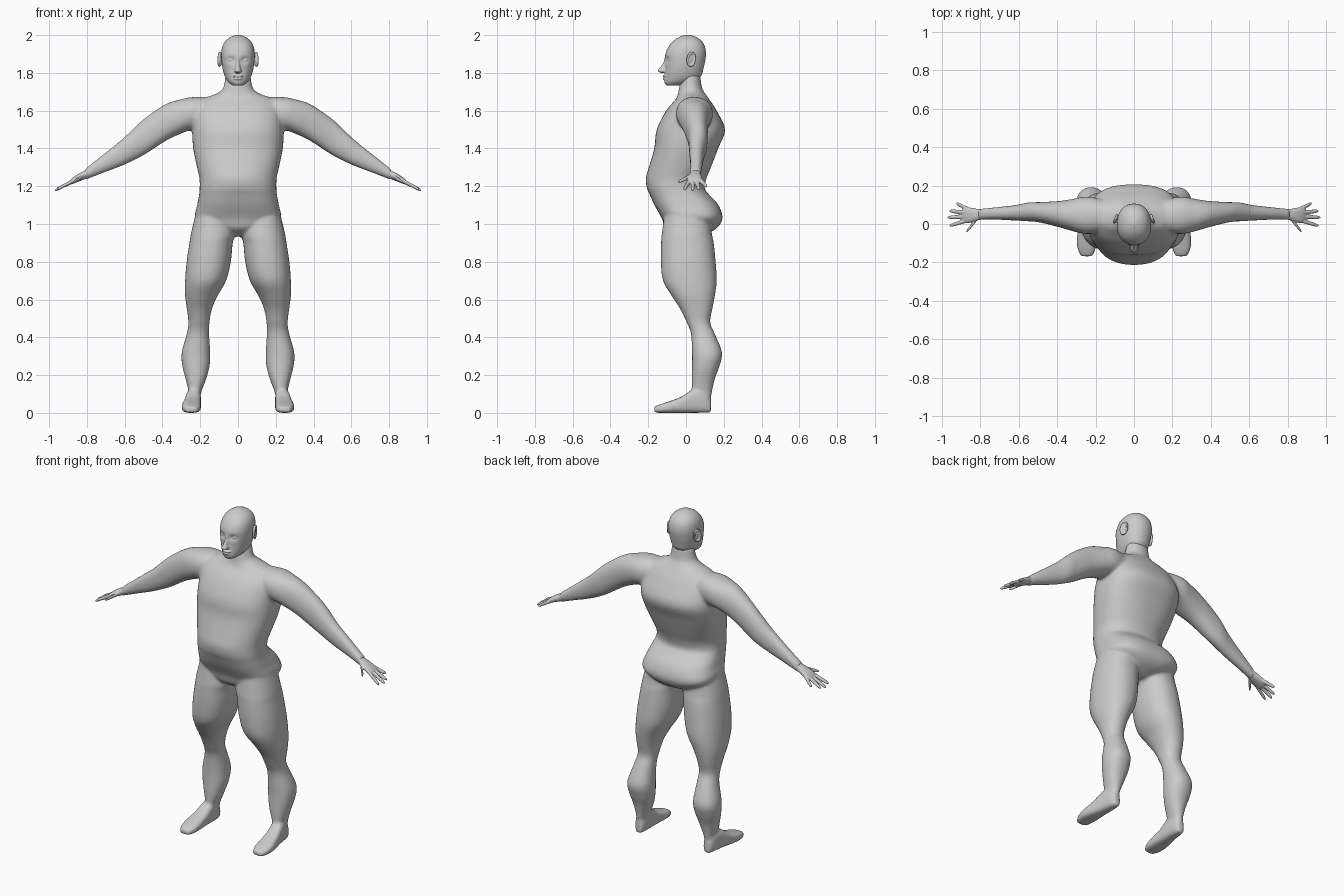
import bpy, bmesh
from math import sin, cos, pi, exp, copysign
from mathutils import Vector, Matrix


def spline(rows, n=4):
    """Catmull-Rom refinement of a list of section tuples."""
    out = []
    for i in range(len(rows) - 1):
        p0, p1 = rows[max(i - 1, 0)], rows[i]
        p2, p3 = rows[i + 1], rows[min(i + 2, len(rows) - 1)]
        for k in range(n):
            t = k / n
            out.append([b + 0.5 * t * (c - a + t * (2 * a - 5 * b + 4 * c - d + t * (3 * (b - c) + d - a)))
                        for a, b, c, d in zip(p0, p1, p2, p3)])
    out.append(list(rows[-1]))
    return out


# order of the coordinates (position, across, depth) for each loft direction
ORDER = {'x': (0, 1, 2), 'y': (1, 0, 2), 'z': (2, 0, 1)}


def loft(bm, axis, rows, e=2.2, sides=(1,), seg=40):
    """Loft superellipses; a row is (pos, a_min, a_max, b_min, b_max[, exponent])."""
    io = ORDER[axis]
    for s in sides:
        rings = []
        for r in spline(rows):
            p = 2 / (r[5] if len(r) > 5 else e)
            ring = []
            for k in range(seg):
                t = 2 * pi * k / seg
                c, d = cos(t), sin(t)
                co = [0, 0, 0]
                co[io[0]] = r[0]
                co[io[1]] = (r[1] + r[2]) / 2 + (r[2] - r[1]) / 2 * copysign(abs(c) ** p, c)
                co[io[2]] = (r[3] + r[4]) / 2 + (r[4] - r[3]) / 2 * copysign(abs(d) ** p, d)
                co[0] *= s
                ring.append(bm.verts.new(co))
            rings.append(ring)
        for a, b in zip(rings, rings[1:]):
            for k in range(seg):
                j = (k + 1) % seg
                bm.faces.new((a[k], a[j], b[j], b[k]))
        bm.faces.new(rings[0])
        bm.faces.new(rings[-1])


def ball(bm, c, r, rot=None):
    m = Matrix.Translation(c) @ (rot or Matrix()) @ Matrix.Diagonal((*r, 1))
    bmesh.ops.create_uvsphere(bm, u_segments=24, v_segments=16, radius=1, matrix=m)


def finish(bm, name, voxel, smooth):
    """Fuse all overlapping pieces into one smooth skin."""
    bmesh.ops.recalc_face_normals(bm, faces=bm.faces)
    me = bpy.data.meshes.new(name)
    bm.to_mesh(me)
    bm.free()
    me.shade_smooth()
    ob = bpy.data.objects.new(name, me)
    bpy.context.collection.objects.link(ob)
    m = ob.modifiers.new("fuse", 'REMESH')
    m.mode, m.voxel_size, m.use_smooth_shade = 'VOXEL', voxel, True
    m = ob.modifiers.new("soften", 'SMOOTH')
    m.factor, m.iterations = 0.5, smooth
    return ob


BOTH = (1, -1)

# ---- body: torso, legs, feet and arms ----
bm = bmesh.new()
torso = [  # z, half width, front, back, exponent
    (1.79, .066, -.02, .075, 2), (1.72, .079, -.037, .085, 2), (1.69, .115, -.042, .102, 2),
    (1.66, .19, -.055, .123, 2.2), (1.60, .232, -.105, .162, 2.4), (1.50, .242, -.155, .207, 2.5),
    (1.40, .237, -.168, .170, 2.5), (1.30, .217, -.197, .132, 2.3), (1.24, .204, -.213, .108, 2.2),
    (1.19, .203, -.207, .098, 2.3), (1.16, .205, -.194, .118, 2.5), (1.10, .216, -.167, .172, 2.8),
    (1.03, .225, -.128, .193, 2.8), (.975, .15, -.108, .160, 2.5), (.935, .07, -.05, .08, 2)]
loft(bm, 'z', [(z, -w, w, f, b, e) for z, w, f, b, e in torso], seg=64)

loft(bm, 'z', [  # leg: z, inner, outer, front, back
    (1.08, .04, .218, -.11, .12), (.95, .018, .249, -.128, .137), (.90, .028, .257, -.132, .147),
    (.80, .038, .272, -.133, .157), (.70, .063, .280, -.122, .163), (.62, .108, .280, -.076, .153),
    (.55, .138, .271, -.031, .140), (.48, .151, .263, .003, .128), (.42, .153, .271, .026, .152),
    (.32, .147, .298, .032, .191), (.25, .150, .295, .032, .178), (.18, .168, .278, .030, .153),
    (.10, .197, .260, .030, .136), (.04, .200, .262, .020, .130)], sides=BOTH)

loft(bm, 'y', [  # foot: y, inner, outer, sole, top
    (.133, .210, .252, 0, .07), (.10, .199, .266, 0, .12), (.04, .196, .276, 0, .125),
    (-.02, .197, .288, 0, .088), (-.08, .196, .298, 0, .064), (-.13, .200, .294, 0, .048),
    (-.168, .216, .276, 0, .033)], e=3, sides=BOTH)

loft(bm, 'x', [  # arm: x, front, back, bottom, top
    (.12, -.04, .12, 1.50, 1.67), (.24, -.052, .142, 1.497, 1.672), (.31, -.040, .132, 1.475, 1.658),
    (.386, -.018, .120, 1.438, 1.633), (.49, .008, .114, 1.370, 1.563), (.55, .014, .112, 1.338, 1.509),
    (.62, .018, .098, 1.306, 1.443), (.73, .023, .086, 1.264, 1.355), (.81, .022, .078, 1.233, 1.291)],
    sides=BOTH)
finish(bm, "body", .008, 9)

# ---- hands ----
bm = bmesh.new()
loft(bm, 'x', [
    (.77, .028, .076, 1.26, 1.31), (.81, .020, .078, 1.238, 1.284), (.845, .008, .084, 1.224, 1.266),
    (.875, .005, .088, 1.212, 1.246), (.892, .014, .080, 1.208, 1.230)], sides=BOTH, seg=24)
fingers = [  # base, tip
    ((.865, .078, 1.231), (.926, .108, 1.198)), ((.875, .059, 1.227), (.960, .068, 1.183)),
    ((.875, .038, 1.227), (.970, .034, 1.178)), ((.875, .017, 1.227), (.960, -.009, 1.183)),
    ((.815, .030, 1.256), (.872, -.040, 1.222))]
for base, tip in fingers:
    a, b = Vector(base), Vector(tip)
    rows = []
    for t, r in ((0, .0115), (.5, .0105), (.85, .009), (1, .004)):
        p = a.lerp(b, t)
        rows.append((p.x, p.y - r, p.y + r, p.z - r, p.z + r))
    loft(bm, 'x', rows, e=2, sides=BOTH, seg=16)
finish(bm, "hands", .0035, 3)

# ---- head with face ----
bm = bmesh.new()
skull = [  # z, half width, front, back
    (1.733, .028, -.103, -.03), (1.75, .050, -.114, .03), (1.78, .069, -.113, .078),
    (1.82, .081, -.110, .092), (1.86, .087, -.111, .101), (1.90, .089, -.109, .106),
    (1.94, .083, -.092, .100), (1.97, .066, -.066, .082), (1.99, .040, -.036, .055),
    (2.001, .010, -.004, .020)]
loft(bm, 'z', [(z, -w, w, f, b) for z, w, f, b in skull], seg=96)
for v in bm.verts:  # eye sockets
    if v.co.y < 0:
        d = ((abs(v.co.x) - .036) / .02) ** 2 + ((v.co.z - 1.868) / .015) ** 2
        v.co.y += .013 * exp(-d)
loft(bm, 'z', [  # nose
    (1.88, -.008, .008, -.114, -.08), (1.85, -.010, .010, -.122, -.08), (1.825, -.014, .014, -.140, -.08),
    (1.81, -.020, .020, -.150, -.08), (1.80, -.012, .012, -.135, -.08)], seg=24)
ball(bm, (0, -.108, 1.783), (.029, .016, .007))
ball(bm, (0, -.108, 1.769), (.025, .016, .007))
for s in BOTH:
    ball(bm, (s * .036, -.086, 1.868), (.017, .012, .009))
finish(bm, "head", .004, 3)

# ---- ears: dished shell with a raised rim ----
bm = bmesh.new()
for s in BOTH:
    rot = Matrix.Rotation(s * .35, 4, 'Z') @ Matrix.Rotation(-.15, 4, 'X')
    c = Vector((s * .091, .026, 1.872))
    ball(bm, c, (.008, .022, .036), rot)
    for k in range(20):
        t = 2 * pi * k / 20
        ball(bm, c + rot @ Vector((s * .006, .021 * cos(t), .034 * sin(t))), (.006, .006, .007))
finish(bm, "ears", .003, 2)
